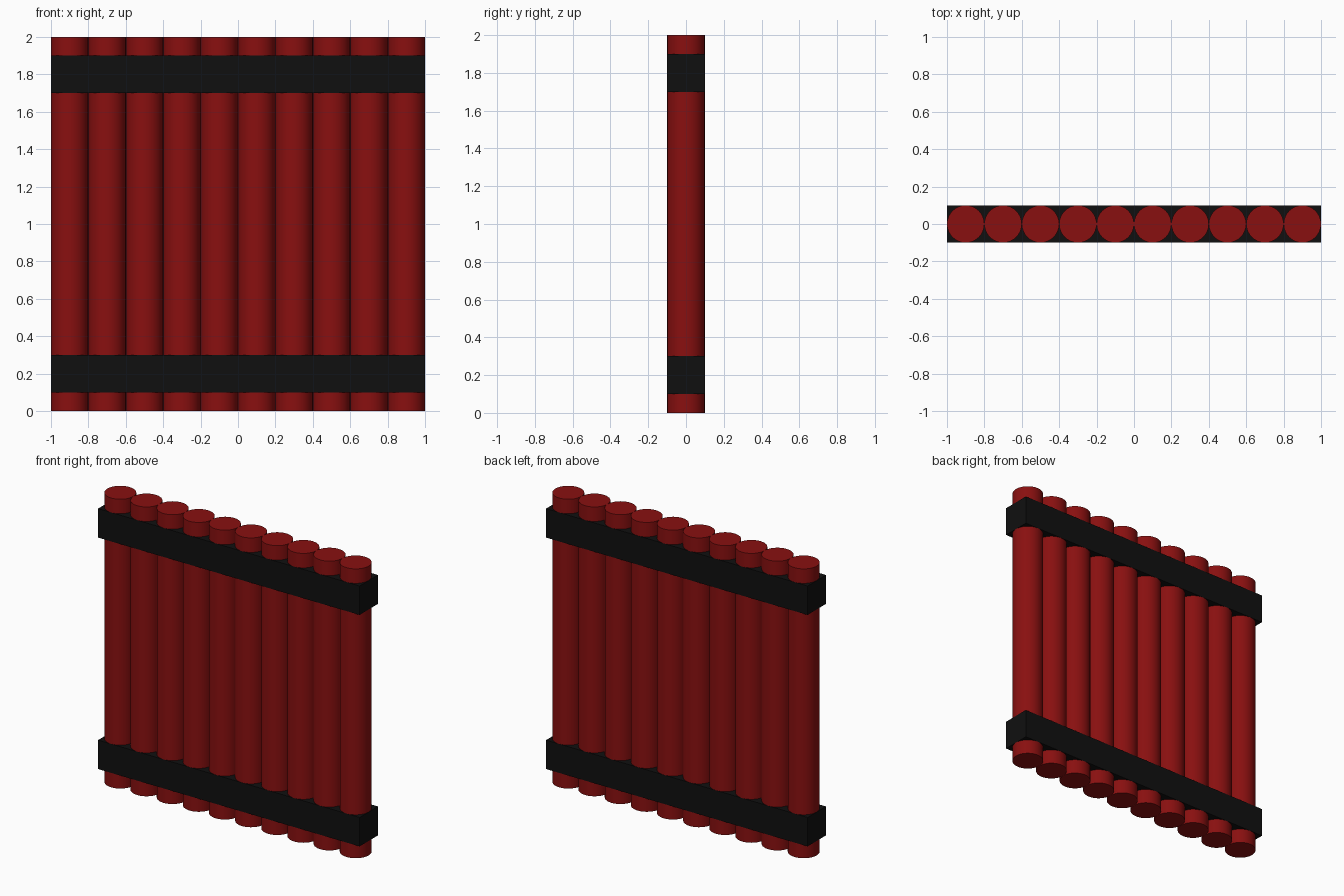
import bpy
import math

if "Cube" in bpy.data.objects:
    bpy.data.objects.remove(bpy.data.objects["Cube"])


def material(name, color):
    m = bpy.data.materials.new(name)
    m.diffuse_color = color
    m.use_nodes = True
    m.node_tree.nodes["Principled BSDF"].inputs["Base Color"].default_value = m.diffuse_color
    return m


red = material("dark_red", (0.25, 0.005, 0.005, 1))
black = material("black", (0.005, 0.005, 0.005, 1))

COUNT, RADIUS, HEIGHT = 10, 0.1, 2.0

# Row of touching upright round poles
for i in range(COUNT):
    x = -1 + RADIUS + 2 * RADIUS * i
    bpy.ops.mesh.primitive_cylinder_add(vertices=32, radius=RADIUS, depth=HEIGHT,
                                        location=(x, 0, HEIGHT / 2))
    pole = bpy.context.object
    pole.name = f"pole_{i + 1}"
    pole.data.materials.append(red)
    bpy.ops.object.shade_smooth_by_angle(angle=math.radians(30))

# Two square rails binding the poles
for name, z in (("lower_rail", 0.2), ("upper_rail", 1.8)):
    bpy.ops.mesh.primitive_cube_add(size=1, location=(0, 0, z))
    rail = bpy.context.object
    rail.name = name
    rail.scale = (2.0, 0.2, 0.2)
    bpy.ops.object.transform_apply(location=False, rotation=False, scale=True)
    rail.data.materials.append(black)
